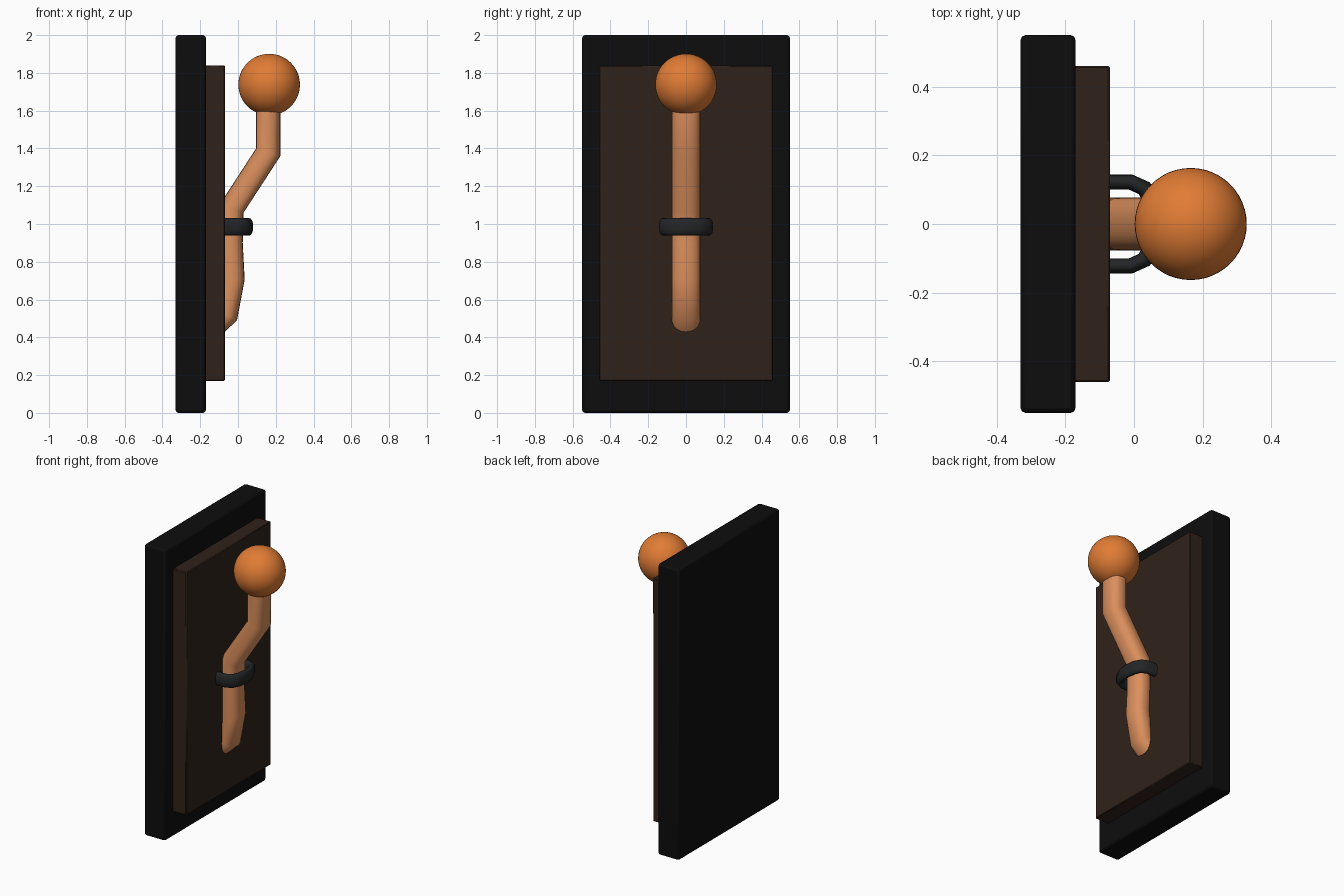
import bpy
import bmesh
from math import cos, sin, pi, radians, copysign
from mathutils import Vector

if "Cube" in bpy.data.objects:
    bpy.data.objects.remove(bpy.data.objects["Cube"])


def finish(obj, color, angle=40):
    mat = bpy.data.materials.new(obj.name + "_color")
    mat.diffuse_color = (*color, 1)
    mat.use_nodes = True
    mat.node_tree.nodes["Principled BSDF"].inputs["Base Color"].default_value = mat.diffuse_color
    obj.data.materials.append(mat)
    bpy.ops.object.select_all(action='DESELECT')
    obj.select_set(True)
    bpy.context.view_layer.objects.active = obj
    bpy.ops.object.shade_smooth_by_angle(angle=radians(angle))


def box(name, lo, hi, bevel, segments, color):
    lo, hi = Vector(lo), Vector(hi)
    bpy.ops.mesh.primitive_cube_add(size=1, location=(lo + hi) / 2)
    obj = bpy.context.object
    obj.name = name
    for v in obj.data.vertices:
        v.co *= hi - lo
    finish(obj, color)
    mod = obj.modifiers.new("soft_edges", 'BEVEL')
    mod.width, mod.segments = bevel, segments


def sweep(name, path, normal, half_in, half_out, power, color, sides=20):
    """Mitred sweep of a rounded section along a path lying in one plane."""
    path, normal = [Vector(p) for p in path], Vector(normal)
    bm = bmesh.new()
    rings = []
    for i, p in enumerate(path):
        d_in = (p - path[max(i - 1, 0)]).normalized()
        d_out = (path[min(i + 1, len(path) - 1)] - p).normalized()
        tangent = (d_in + d_out).normalized()
        side = tangent.cross(normal)
        miter = 1 / tangent.dot(d_in if i else d_out)
        ring = []
        for k in range(sides):
            c, s = cos(2 * pi * k / sides), sin(2 * pi * k / sides)
            u = copysign(abs(c) ** (2 / power), c) * half_in * miter
            w = copysign(abs(s) ** (2 / power), s) * half_out
            ring.append(bm.verts.new(p + side * u + normal * w))
        rings.append(ring)
    for a, b in zip(rings, rings[1:]):
        for k in range(sides):
            j = (k + 1) % sides
            bm.faces.new((a[k], a[j], b[j], b[k]))
    bm.faces.new(rings[0])
    bm.faces.new(rings[-1])
    bmesh.ops.recalc_face_normals(bm, faces=bm.faces)
    mesh = bpy.data.meshes.new(name)
    bm.to_mesh(mesh)
    bm.free()
    obj = bpy.data.objects.new(name, mesh)
    bpy.context.collection.objects.link(obj)
    finish(obj, color)


# Wall plate and raised panel
box("back_plate", (-0.33, -0.55, 0), (-0.17, 0.55, 2), 0.015, 2, (0.004, 0.004, 0.004))
box("panel", (-0.18, -0.46, 0.17), (-0.07, 0.46, 1.84), 0.005, 1, (0.03, 0.016, 0.01))

# Bent lever, its lower end buried in the panel
lever = [(0.16, 1.66), (0.16, 1.38), (-0.035, 1.08), (-0.04, 0.9),
         (-0.03, 0.71), (-0.065, 0.523), (-0.15, 0.443)]
sweep("lever", [(x, 0, z) for x, z in lever], (0, 1, 0), 0.065, 0.077, 2.4,
      (0.72, 0.28, 0.11))

# Staple holding the lever
half = [(-0.12, 0.122), (-0.01, 0.122), (0.03, 0.104), (0.052, 0.06)]
staple = half + [(0.058, 0)] + [(x, -y) for x, y in reversed(half)]
sweep("staple", [(x, y, 0.985) for x, y in staple], (0, 0, 1), 0.022, 0.046, 2.3,
      (0.017, 0.018, 0.019), 16)

# Knob
bpy.ops.mesh.primitive_uv_sphere_add(segments=48, ring_count=24, radius=0.163,
                                     location=(0.165, 0, 1.738))
knob = bpy.context.object
knob.name = "knob"
finish(knob, (0.75, 0.2, 0.035))
